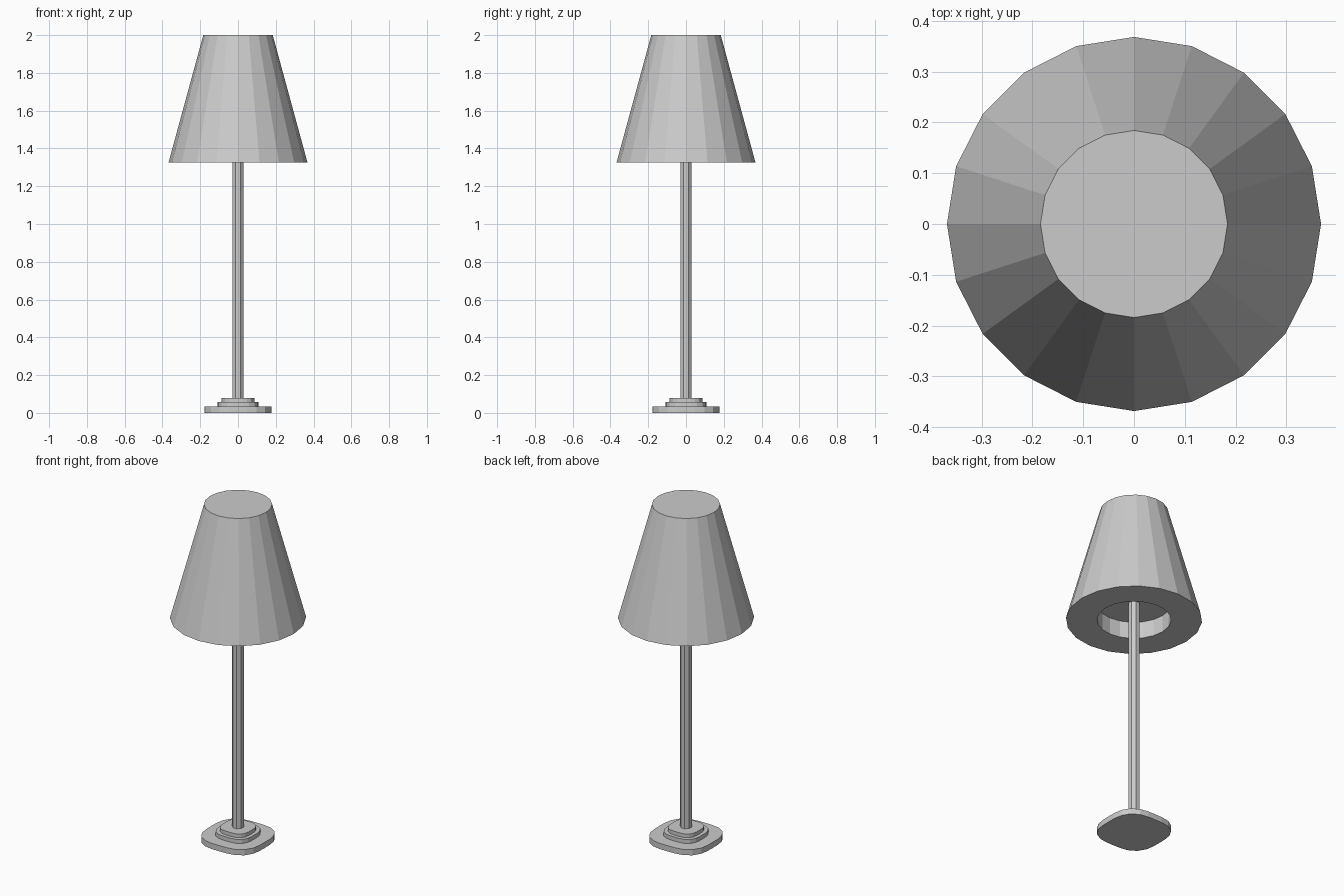
import bpy
import bmesh
from math import cos, sin, pi

cube = bpy.data.objects.get("Cube")
if cube:
    bpy.data.objects.remove(cube, do_unlink=True)

grey = bpy.data.materials.new("light_grey")
grey.use_nodes = True
colour = (0.6, 0.6, 0.6, 1)
grey.diffuse_color = colour
grey.node_tree.nodes["Principled BSDF"].inputs["Base Color"].default_value = colour


def loft(name, rings, sides, squareness=0.0, turn=0.0):
    """Join (radius, height) rings into a closed flat-faced solid."""
    bm = bmesh.new()
    loops = []
    for radius, z in rings:
        loop = []
        for i in range(sides):
            a = 2 * pi * i / sides + turn
            r = radius * (1 + squareness * (1 - cos(4 * a)) / 2)
            loop.append(bm.verts.new((r * cos(a), r * sin(a), z)))
        loops.append(loop)
    for low, high in zip(loops, loops[1:]):
        for i in range(sides):
            j = (i + 1) % sides
            bm.faces.new((low[i], low[j], high[j], high[i]))
    bm.faces.new(loops[0])
    bm.faces.new(loops[-1])
    bmesh.ops.recalc_face_normals(bm, faces=bm.faces)
    mesh = bpy.data.meshes.new(name)
    bm.to_mesh(mesh)
    bm.free()
    mesh.materials.append(grey)
    obj = bpy.data.objects.new(name, mesh)
    bpy.context.collection.objects.link(obj)
    return obj


# Stepped base of rounded squares
loft("base_plate", [(0.178, 0), (0.178, 0.034)], 24, 0.13)
loft("base_middle_step", [(0.108, 0.034), (0.108, 0.058)], 24, 0.13)
loft("base_top_step", [(0.087, 0.058), (0.087, 0.08)], 24, 0.13)

# Pole running up into the shade
loft("pole", [(0.032, 0.08), (0.032, 1.425)], 8, turn=pi / 8)

# Closed-top shade with a round recess underneath
loft("shade", [(0.2, 1.425), (0.2, 1.325), (0.368, 1.325), (0.184, 2)], 20)
